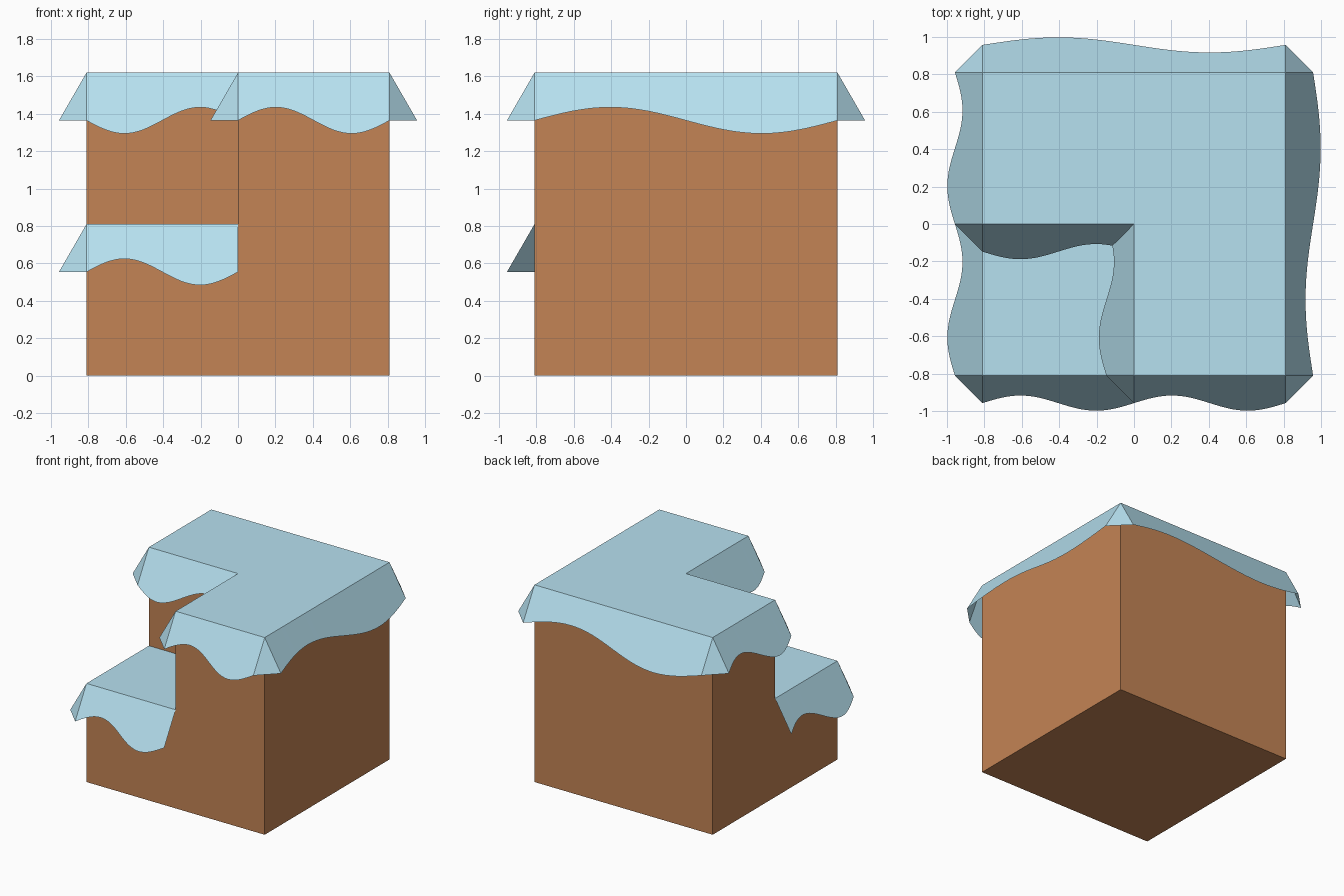
import bpy
import math
from mathutils import Vector

if "Cube" in bpy.data.objects:
    bpy.data.objects.remove(bpy.data.objects["Cube"])

A, H, M = 0.81, 1.62, 0.81       # half width, full height, ledge height
LEN, AMP, STEPS = 0.295, 0.081, 32  # drip length along slope, wave size, wave steps


def material(name, color):
    mat = bpy.data.materials.new(name)
    mat.diffuse_color = color
    mat.use_nodes = True
    mat.node_tree.nodes["Principled BSDF"].inputs["Base Color"].default_value = mat.diffuse_color
    return mat


def make_object(name, polys, mat):
    """Build one mesh from polygons given as lists of points."""
    index, verts, faces = {}, [], []
    for poly in polys:
        face = []
        for p in poly:
            key = tuple(round(c, 5) for c in p)
            if key not in index:
                index[key] = len(verts)
                verts.append(key)
            face.append(index[key])
        faces.append(face)
    mesh = bpy.data.meshes.new(name)
    mesh.from_pydata(verts, [], faces)
    mesh.materials.append(mat)
    obj = bpy.data.objects.new(name, mesh)
    bpy.context.collection.objects.link(obj)


def outward(p, q):
    d = (Vector(q) - Vector(p)).normalized()
    return Vector((d.y, -d.x, 0))


def slope(n, length):
    """Offset down a 60 degree slope that leans towards n."""
    return n * (length * 0.5) - Vector((0, 0, length * math.sin(math.pi / 3)))


def skirt(p, q, z, sign):
    """Slanted sheet hanging from edge p-q with a one-period wavy hem."""
    n = outward(p, q)
    p, q = Vector((*p, z)), Vector((*q, z))
    hem = []
    for i in range(STEPS + 1):
        t = i / STEPS
        hem.append(p.lerp(q, t) + slope(n, LEN - sign * AMP * math.sin(2 * math.pi * t)))
    return [[p.lerp(q, i / STEPS), hem[i], hem[i + 1], p.lerp(q, (i + 1) / STEPS)]
            for i in range(STEPS)]


def corner(a, b, c, z):
    """Triangle joining the skirts of edges a-b and b-c."""
    top = Vector((*b, z))
    return [top, top + slope(outward(a, b), LEN), top + slope(outward(b, c), LEN)]


brown = material("earth", (0.55, 0.23, 0.09, 1))
blue = material("ice", (0.47, 0.75, 0.87, 1))

# Earth block with the front left upper quarter cut away (tops are ice)
make_object("earth_block", [
    [(-A, A, 0), (A, A, 0), (A, -A, 0), (-A, -A, 0)],
    [(A, -A, 0), (A, A, 0), (A, A, H), (A, -A, H)],
    [(A, A, 0), (-A, A, 0), (-A, A, H), (A, A, H)],
    [(-A, -A, 0), (A, -A, 0), (A, -A, H), (0, -A, H), (0, -A, M), (-A, -A, M)],
    [(-A, A, 0), (-A, -A, 0), (-A, -A, M), (-A, 0, M), (-A, 0, H), (-A, A, H)],
    [(-A, 0, M), (0, 0, M), (0, 0, H), (-A, 0, H)],
    [(0, 0, M), (0, -A, M), (0, -A, H), (0, 0, H)],
], brown)

# Upper ice: L-shaped sheet with drips all round
loop = [(0, -A), (A, -A), (A, A), (-A, A), (-A, 0), (0, 0)]
polys = [[(0, -A, H), (A, -A, H), (A, 0, H), (0, 0, H)],
         [(-A, 0, H), (0, 0, H), (A, 0, H), (A, A, H), (-A, A, H)]]
for i, p in enumerate(loop):
    q = loop[(i + 1) % 6]
    polys += skirt(p, q, H, -1 if i == 4 else 1)
    if p != (0, 0):              # the inner corner has no joining triangle
        polys.append(corner(loop[i - 1], p, q, H))
make_object("upper_ice", polys, blue)

# Ledge ice: square sheet with drips on its two outer edges
a, b, c = (-A, 0), (-A, -A), (0, -A)
polys = [[(*a, M), (*b, M), (*c, M), (0, 0, M)], corner(a, b, c, M)]
polys += skirt(a, b, M, 1) + skirt(b, c, M, 1)
make_object("ledge_ice", polys, blue)
